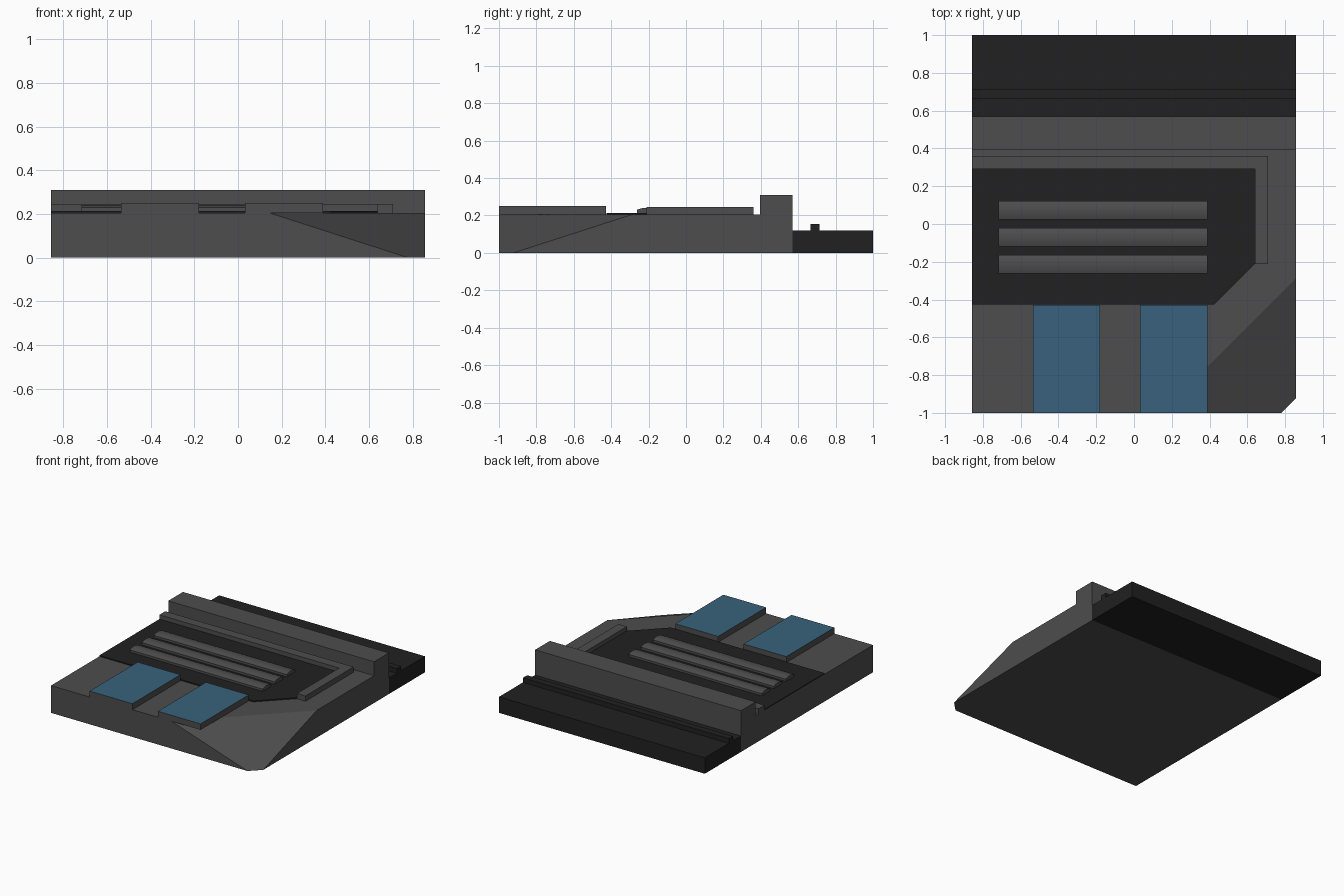
import bpy, bmesh, math
from mathutils import Vector

if "Cube" in bpy.data.objects:
    bpy.data.objects.remove(bpy.data.objects["Cube"])

W = 0.857   # half width
TOP = 0.205  # height of the main deck


def material(name, rgb):
    m = bpy.data.materials.new(name)
    m.diffuse_color = (*rgb, 1)
    m.use_nodes = True
    m.node_tree.nodes["Principled BSDF"].inputs["Base Color"].default_value = m.diffuse_color
    return m


DARK = material("dark", (0.015, 0.015, 0.015))
GREY = material("grey", (0.075, 0.075, 0.075))
BLUE = material("blue", (0.04, 0.12, 0.2))


def extrude(name, points, direction, mat=GREY):
    """Extrude a closed planar outline of 3D points along a direction."""
    bm = bmesh.new()
    face = bm.faces.new([bm.verts.new(p) for p in points])
    out = bmesh.ops.extrude_face_region(bm, geom=[face])
    moved = [g for g in out["geom"] if isinstance(g, bmesh.types.BMVert)]
    bmesh.ops.translate(bm, verts=moved, vec=Vector(direction))
    bmesh.ops.recalc_face_normals(bm, faces=bm.faces)
    mesh = bpy.data.meshes.new(name)
    bm.to_mesh(mesh)
    bm.free()
    obj = bpy.data.objects.new(name, mesh)
    bpy.context.collection.objects.link(obj)
    mesh.materials.append(mat)
    return obj


def plate(name, outline, z0, z1, mat=GREY):
    return extrude(name, [(x, y, z0) for x, y in outline], (0, 0, z1 - z0), mat)


def box(name, x0, x1, y0, y1, z0, z1, mat=GREY):
    return plate(name, [(x0, y0), (x1, y0), (x1, y1), (x0, y1)], z0, z1, mat)


# Main body, with its front right corner sliced off by a sloping plane
body = box("main_body", -W, W, -1, 0.395, 0, TOP)
bm = bmesh.new()
bm.from_mesh(body.data)
a, b, c = Vector((0.145, -1, TOP)), Vector((W, -0.288, TOP)), Vector((0.78, -1, 0))
normal = (c - a).cross(b - a).normalized()
if normal.x < 0:
    normal.negate()
cut = bmesh.ops.bisect_plane(bm, geom=bm.verts[:] + bm.edges[:] + bm.faces[:],
                             plane_co=a, plane_no=normal, clear_outer=True)
edges = [g for g in cut["geom_cut"] if isinstance(g, bmesh.types.BMEdge)]
bmesh.ops.contextual_create(bm, geom=edges)
bmesh.ops.recalc_face_normals(bm, faces=bm.faces)
bm.to_mesh(body.data)
bm.free()

# Raised wall, low rear deck and its rail
box("cross_wall", -W, W, 0.395, 0.57, 0, 0.31)
box("rear_deck", -W, W, 0.57, 1, 0, 0.12, DARK)
box("rear_rail", -W, W, 0.665, 0.715, 0.12, 0.155, DARK)

# Dark inset panel with a clipped corner
plate("dark_panel", [(-W, -0.425), (0.425, -0.425), (0.64, -0.21),
                     (0.64, 0.29), (-W, 0.29)], TOP, 0.213, DARK)

# L-shaped rim around the panel
plate("panel_rim", [(-W, 0.29), (0.64, 0.29), (0.64, -0.212),
                    (0.71, -0.212), (0.71, 0.36), (-W, 0.36)], TOP, 0.245)

# Three rounded bars on the panel
profile = [(-0.05, 0.213), (-0.05, 0.23), (-0.028, 0.238), (0, 0.241),
           (0.028, 0.238), (0.05, 0.23), (0.05, 0.213)]
for i in range(3):
    y = 0.073 - 0.143 * i
    bar = extrude(f"bar_{i + 1}", [(-0.717, y + dy, z) for dy, z in profile],
                  (1.107, 0, 0))
    bpy.ops.object.select_all(action='DESELECT')
    bar.select_set(True)
    bpy.context.view_layer.objects.active = bar
    bpy.ops.object.shade_smooth_by_angle(angle=math.radians(40))

# Two pads with blue tops and grey sides
for i, x in enumerate((-0.535, 0.033)):
    pad = box(f"pad_{i + 1}", x, x + 0.356, -1, -0.428, TOP, 0.25)
    pad.data.materials.append(BLUE)
    for f in pad.data.polygons:
        if f.normal.z > 0.9:
            f.material_index = 1
